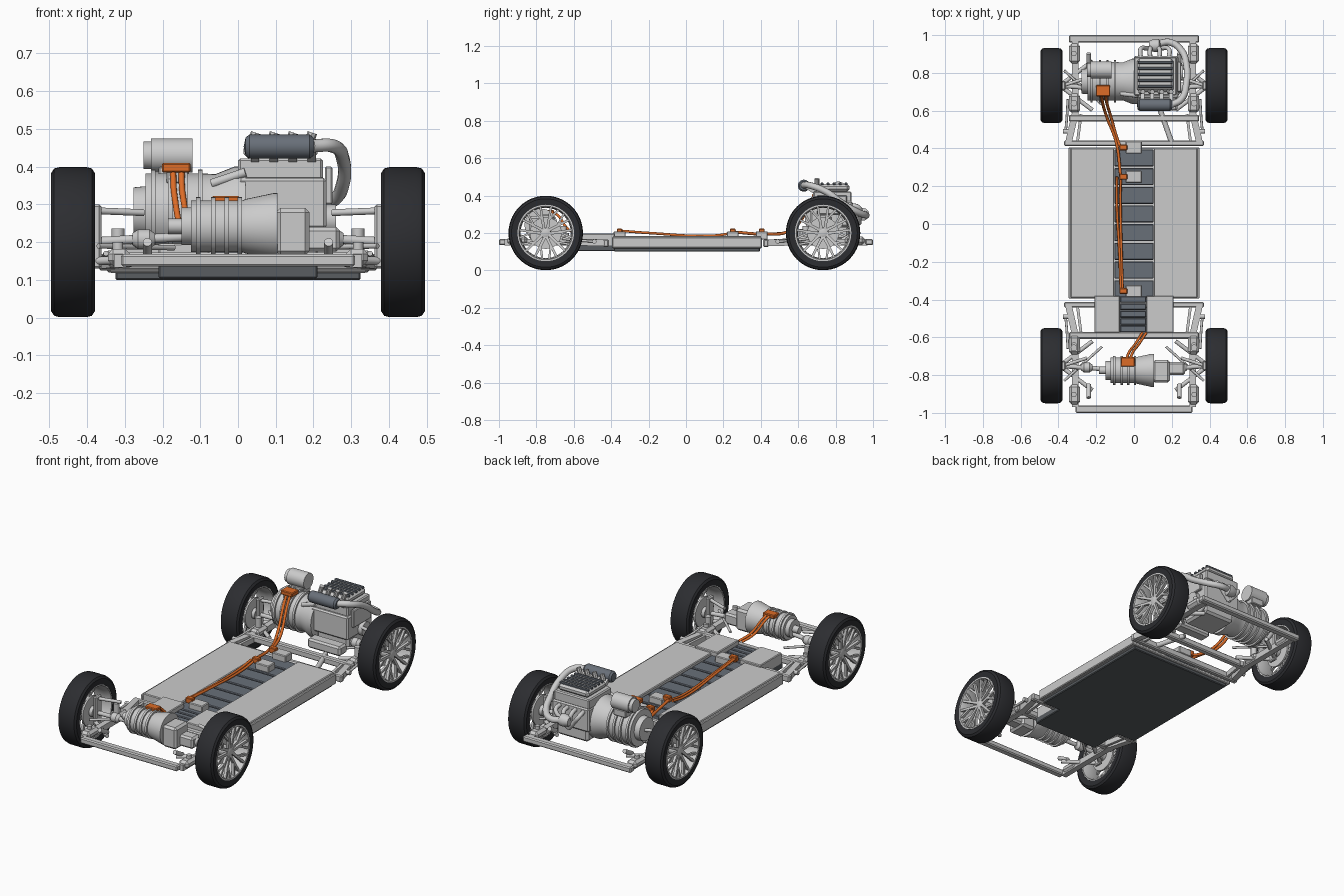
import bpy, bmesh, math
from mathutils import Vector as V, Matrix

if "Cube" in bpy.data.objects:
    bpy.data.objects.remove(bpy.data.objects["Cube"])


def mat(name, c):
    m = bpy.data.materials.new(name)
    m.diffuse_color = (*c, 1)
    m.use_nodes = True
    m.node_tree.nodes["Principled BSDF"].inputs["Base Color"].default_value = m.diffuse_color
    return m


ORANGE = mat("orange", (0.72, 0.15, 0.02))
RUBBER = mat("rubber", (0.025, 0.026, 0.03))
DARK = mat("dark_grey", (0.14, 0.16, 0.19))
PLATE = mat("plate_grey", (0.1, 0.11, 0.12))


def finish(bm, name, m=None):
    bmesh.ops.recalc_face_normals(bm, faces=bm.faces[:])
    for f in bm.faces:
        f.smooth = True
    for e in bm.edges:
        e.smooth = e.calc_face_angle(0) < 0.6
    me = bpy.data.meshes.new(name)
    bm.to_mesh(me)
    bm.free()
    if m:
        me.materials.append(m)
    ob = bpy.data.objects.new(name, me)
    bpy.context.collection.objects.link(ob)
    return ob


def box(name, x, y, z, m=None, bev=0.004):
    bm = bmesh.new()
    c = V((sum(x) / 2, sum(y) / 2, sum(z) / 2))
    s = Matrix.Diagonal((abs(x[1] - x[0]), abs(y[1] - y[0]), abs(z[1] - z[0]), 1))
    bmesh.ops.create_cube(bm, size=1, matrix=Matrix.Translation(c) @ s)
    if bev:
        bmesh.ops.bevel(bm, geom=bm.edges[:], offset=bev, segments=1, affect='EDGES')
    return finish(bm, name, m)


def add_beam(bm, p, q, w, h, w2=None, up=(0, 0, 1)):
    p, q = V(p), V(q)
    side = (q - p).cross(V(up)).normalized()
    top = side.cross(q - p).normalized() * h / 2
    ends = []
    for c, ww in ((p, w), (q, w2 or w)):
        s = side * ww / 2
        ends.append([bm.verts.new(c + o) for o in (s + top, s - top, -s - top, top - s)])
    a, b = ends
    bm.faces.new(a)
    bm.faces.new(b[::-1])
    for i in range(4):
        bm.faces.new((a[i], b[i], b[i - 3], a[i - 3]))


def beam(name, p, q, w, h, w2=None):
    bm = bmesh.new()
    add_beam(bm, p, q, w, h, w2)
    return finish(bm, name)


def rod(name, p, q, r, m=None, r2=None, n=16):
    p, q = V(p), V(q)
    bm = bmesh.new()
    rot = (q - p).to_track_quat('Z', 'Y').to_matrix().to_4x4()
    bmesh.ops.create_cone(bm, cap_ends=True, segments=n, radius1=r, radius2=r if r2 is None else r2,
                          depth=(q - p).length, matrix=Matrix.Translation((p + q) / 2) @ rot)
    return finish(bm, name, m)


def lathe(name, c, prof, m=None, n=40):
    """Turn (x, radius) points about an x-direction axis through c."""
    bm = bmesh.new()
    vs = [bm.verts.new((x, r, 0)) for x, r in prof]
    es = [bm.edges.new(vs[i:i + 2]) for i in range(len(vs) - 1)]
    bmesh.ops.spin(bm, geom=vs + es, cent=(0, 0, 0), axis=(1, 0, 0), angle=2 * math.pi, steps=n)
    bmesh.ops.remove_doubles(bm, verts=bm.verts[:], dist=1e-5)
    ob = finish(bm, name, m)
    ob.location = c
    return ob


def tube(name, pts, r, m=None):
    cu = bpy.data.curves.new(name, 'CURVE')
    cu.dimensions, cu.bevel_depth, cu.bevel_resolution, cu.resolution_u = '3D', r, 3, 8
    cu.use_fill_caps = True
    sp = cu.splines.new('BEZIER')
    sp.bezier_points.add(len(pts) - 1)
    for b, p in zip(sp.bezier_points, pts):
        b.co, b.handle_left_type, b.handle_right_type = p, 'AUTO', 'AUTO'
    if m:
        cu.materials.append(m)
    ob = bpy.data.objects.new(name, cu)
    bpy.context.collection.objects.link(ob)
    bpy.ops.object.select_all(action='DESELECT')
    ob.select_set(True)
    bpy.context.view_layer.objects.active = ob
    bpy.ops.object.convert(target='MESH')


# Wheels: tyre, rim barrel, forked spokes, hub, brake disc
def polar(x, r, a):
    return (x, r * math.cos(a), r * math.sin(a))


TYRE = [(-.045, .146), (-.055, .15), (-.058, .183), (-.05, .195), (-.035, .199), (.035, .199),
        (.05, .195), (.058, .183), (.055, .15), (.045, .146), (-.045, .146)]
RIM = [(-.054, .15), (-.054, .143), (-.02, .134), (.045, .138), (.057, .143), (.057, .151),
       (.045, .149), (-.045, .149), (-.054, .15)]
HUB = [(-.05, 0), (-.05, .03), (-.01, .03), (.02, .028), (.038, .026), (.042, .018), (.042, 0)]
DISC = [(-.03, .03), (-.03, .085), (-.02, .085), (-.02, .03)]
for y, end in ((-0.75, "front"), (0.733, "rear")):
    for s, side in ((-1, "left"), (1, "right")):
        c, tag = (s * 0.437, y, 0.2), f"_{end}_{side}"
        bm = bmesh.new()
        for k in range(5):
            a = k * math.tau / 5 + math.pi / 2
            for d in (-1, 1):
                add_beam(bm, polar(.032, .018, a + d * .5), polar(.046, .142, a + d * .2),
                         .016, .016, .012, (1, 0, 0))
                add_beam(bm, polar(.038, .07, a + d * .22), polar(.046, .142, a + d * .5),
                         .01, .014, .012, (1, 0, 0))
        parts = [finish(bm, "spokes" + tag), lathe("tyre" + tag, c, TYRE, RUBBER, 56),
                 lathe("rim" + tag, c, RIM, None, 56), lathe("hub" + tag, c, HUB, None, 24),
                 lathe("brake_disc" + tag, c, DISC, None, 36)]
        for ob in parts:
            ob.location = c
            ob.rotation_euler.z = 0 if s > 0 else math.pi

# Battery tray, cover slabs and modules
box("tray_bottom", (-.325, .325), (-.385, .395), (.1, .122), PLATE)
box("tray_floor", (-.34, .34), (-.395, .405), (.118, .135))
box("front_tray", (-.21, .21), (-.585, -.38), (.103, .14), PLATE)
for s in (-1, 1):
    box("battery_cover", (s * .105, s * .335), (-.39, .4), (.13, .185))
    box("side_sill", (s * .33, s * .347), (-.395, .405), (.12, .178))
box("front_cover_left", (-.21, -.075), (-.575, -.38), (.13, .197))
box("front_cover_right", (.065, .21), (-.575, -.38), (.13, .197))
for i in range(8):
    y = -.388 + i * .099
    box("battery_module", (-.104, .104), (y, y + .09), (.13, .172), DARK)
for i in range(5):
    y = -.572 + i * .039
    box("front_module", (-.074, .064), (y, y + .034), (.13, .175), DARK)

# Subframes, built at both ends
for e, end, cross in ((-1, "front", .59), (1, "rear", .56)):
    box(end + "_bumper_beam", (-.31 - .035 * (e > 0), .31 + .035 * (e > 0)),
        (e * .96, e * 1.0), (.135, .168), bev=.006)
    box(end + "_cross_beam", (-.345, .345), (e * (cross - .018), e * (cross + .018)), (.135, .172), bev=.006)
    box(end + "_inner_beam", (-.37, .37), (e * .413, e * .442), (.125, .165), bev=.006)
    for s in (-1, 1):
        beam(end + "_rail", (s * .312, e * .57, .15), (s * .312, e * .97, .15), .034, .034)
        beam(end + "_outer_rail", (s * .347, e * .43, .147), (s * .308, e * .6, .152), .035, .036)
        beam(end + "_brace", (s * .30, e * .43, .147), (s * .28, e * .58, .152), .015, .03)
        for a, b in ((.59, .69), (.85, .955)):
            box(end + "_mount_pad", (s * .285, s * .345), (e * a, e * b), (.137, .182), bev=.014)
            rod(end + "_mount_bolt", (s * .318, e * (a + b) / 2, .18), (s * .318, e * (a + b) / 2, .2), .014)
        y = .655 if e < 0 else .64
        rod(end + "_post", (s * .318, e * y, .17), (s * .318, e * y, .236), .017)
        rod(end + "_link_knob", (s * .345, e * .49, .155), (s * .375, e * .49, .155), .012)
        tube(end + "_sway_link", [(s * .362, e * .49, .155), (s * .355, e * .57, .16), (s * .35, e * .66, .17)], .007)
        # suspension arms, hub carrier and drive shaft
        w = -.75 if e < 0 else .733
        box(end + "_hub_carrier", (s * .362, s * .385), (w - .025, w + .025), (.13, .3), bev=.006)
        rod(end + "_upper_link", (s * .25, w + .04, .278), (s * .375, w, .283), .009)
        rod(end + "_drive_shaft", (s * .13, w - .02, .215), (s * .40, w, .2), .012)
        lathe(end + "_shaft_boot", (s * .25, w - .01, .208), [(-.03, 0), (-.03, .015), (-.015, .026), (.015, .026),
              (.03, .015), (.03, 0)], None, 20)
        for dy in (-.13, .13):
            rod(end + "_lower_arm", (s * .22, w + dy, .155), (s * .375, w + dy * .1, .15), .011)
        rod(end + "_tie_rod", (s * .17, w - e * .1, .185), (s * .37, w + e * .08, .19), .007)
        rod(end + "_damper", (s * .24, w + e * .1, .16), (s * .24, w + e * .17, .2), .012)
rod("exhaust_pipe_low", (.2, .43, .15), (.14, .6, .16), .014)

# Front motor: finned casing, flared end, gear box
fin = [(-.125, .068)]
for x in (-.105, -.065, -.03, .005):
    fin += [(x - .006, .068), (x - .006, .077), (x + .006, .077), (x + .006, .068)]
lathe("front_motor", (0, -.775, .242), [(-.185, 0), (-.185, .02), (-.15, .02), (-.15, .05), (-.125, .05)] + fin +
      [(.02, .072), (.095, .088), (.105, .088), (.105, 0)])
box("front_gearbox", (.1, .19), (-.84, -.72), (.165, .29), bev=.012)
box("front_final_drive", (.17, .27), (-.8, -.73), (.175, .24), bev=.01)
box("front_terminal", (-.07, .005), (-.755, -.705), (.3, .322), ORANGE)

# Rear generator with stepped rings, bell housing and compressor on top
ring = []
for x in (-.225, -.18, -.14, -.1):
    ring += [(x - .02, .102), (x - .006, .102), (x - .006, .112), (x + .006, .112), (x + .006, .102)]
lathe("rear_generator", (0, .755, .28), [(-.277, 0), (-.277, .065), (-.245, .068)] + ring +
      [(-.06, .1), (-.01, .12), (.02, .12), (.02, 0)])
lathe("compressor", (0, .815, .43), [(-.25, 0), (-.25, .036), (-.23, .037), (-.23, .045), (-.12, .045), (-.12, 0)])
box("compressor_bracket", (-.21, -.13), (.78, .85), (.36, .4))
box("rear_terminal", (-.202, -.126), (.675, .735), (.385, .41), ORANGE)
box("terminal_foot", (-.19, -.14), (.685, .73), (.355, .388))
rod("shift_lever", (-.07, .69, .355), (.02, .68, .385), .012)

# Engine block, head, ribbed cover and air filter
box("engine_block", (0, .235), (.665, .89), (.235, .37), bev=.008)
box("oil_pan", (.02, .22), (.69, .87), (.165, .24), bev=.012)
box("engine_head", (0, .225), (.68, .885), (.365, .422), bev=.006)
box("engine_cover", (.015, .21), (.7, .875), (.42, .462), bev=.014)
for i in range(5):
    y = .72 + i * .032
    box("cover_rib", (.02, .205), (y, y + .016), (.455, .47), DARK)
for i in range(4):
    x = .035 + i * .05
    rod("ignition_coil", (x, .7, .455), (x + .012, .7, .49), .013, n=8)
    beam("intake_runner", (x + .01, .64, .45), (x + .01, .72, .4), .022, .022)
    tube("exhaust_runner", [(x, .88, .35), (x, .925, .335), (.5 * x + .05, .93, .29), (.1, .925, .25)], .012)
lathe("air_filter", (0, .63, .453), [(.015, 0), (.02, .024), (.03, .032), (.19, .032), (.2, .024), (.2, 0)], DARK, 24)
box("starter_block", (.02, .23), (.6, .67), (.165, .22), bev=.01)
box("side_cover", (.23, .25), (.7, .86), (.3, .4))
lathe("pulley", (.245, .8, .26), [(-.01, 0), (-.01, .04), (.015, .04), (.015, 0)], None, 24)
tube("intake_pipe", [(.195, .63, .455), (.25, .66, .455), (.278, .75, .42), (.278, .84, .355), (.25, .92, .31),
                     (.19, .962, .295), (.13, .955, .3)], .018)
lathe("turbo", (.12, .945, .3), [(-.04, 0), (-.04, .024), (-.015, .034), (.012, .034), (.02, .02), (.02, 0)], None, 24)

# Junction boxes, orange plugs and high-voltage cables
for y in (.405, .25, -.355):
    box("junction_box", (-.045, .042), (y - .032, y + .032), (.165, .208))
    box("cable_plug", (-.078, -.035), (y - .015, y + .015), (.19, .223), ORANGE)
for dx, y in ((0, .405), (-.022, .25)):
    tube("rear_cable", [(-.15 + dx, .69, .39), (-.147 + dx, .655, .33), (-.12 + dx, .56, .215),
                        (-.085 + dx / 2, .44, .195), (-.07, y, .205)], .008, ORANGE)
for dx in (0, -.02):
    tube("tunnel_cable", [(-.07 + dx, .25, .2), (-.072 + dx, .15, .186), (-.065 + dx / 2, -.2, .2),
                          (-.06 + dx / 2, -.355, .212)], .007, ORANGE)
    tube("front_cable", [(.065 + dx, -.575, .19), (.03 + dx, -.63, .22), (-.015 + dx, -.7, .305),
                         (-.02 + dx, -.73, .31)], .007, ORANGE)
